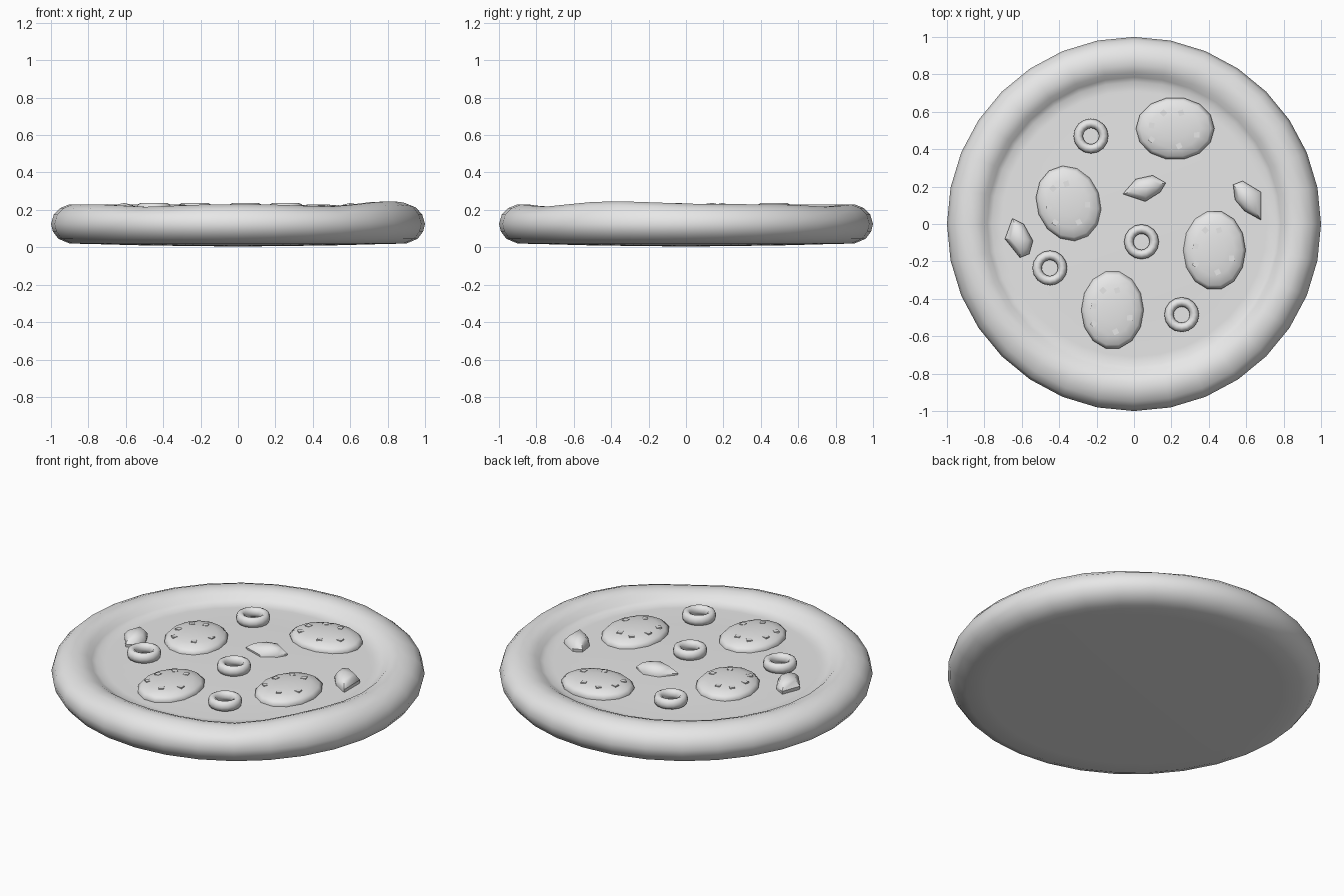
import bpy, bmesh, math
from mathutils import Vector, Matrix

if "Cube" in bpy.data.objects:
    bpy.data.objects.remove(bpy.data.objects["Cube"])

grey = bpy.data.materials.new("plain grey")
grey.use_nodes = True
grey.diffuse_color = (0.8, 0.8, 0.8, 1)
grey.node_tree.nodes["Principled BSDF"].inputs["Base Color"].default_value = (0.8, 0.8, 0.8, 1)


def finish(bm, name, angle=50):
    """Clean the mesh, make the object and shade it."""
    bmesh.ops.remove_doubles(bm, verts=bm.verts, dist=0.0005)
    bmesh.ops.recalc_face_normals(bm, faces=bm.faces)
    mesh = bpy.data.meshes.new(name)
    bm.to_mesh(mesh)
    bm.free()
    mesh.materials.append(grey)
    obj = bpy.data.objects.new(name, mesh)
    bpy.context.collection.objects.link(obj)
    bpy.ops.object.select_all(action="DESELECT")
    obj.select_set(True)
    bpy.context.view_layer.objects.active = obj
    bpy.ops.object.shade_smooth_by_angle(angle=math.radians(angle))
    return obj


def skin(bm, rings):
    """Bridge successive rings of points with quads."""
    rows = [[bm.verts.new(p) for p in ring] for ring in rings]
    n = len(rows[0])
    for a, b in zip(rows, rows[1:]):
        for i in range(n):
            j = (i + 1) % n
            bm.faces.new((a[i], a[j], b[j], b[i]))


def lathe(profile, segments):
    """Turn (radius, height) points into rings about z."""
    step = math.tau / segments
    return [[Vector((r * math.cos(i * step), r * math.sin(i * step), z))
             for i in range(segments)] for r, z in profile]


# Dough base: flat underside, rounded crust, sunken floor
base = [(0, 0.004), (0.5, 0.01), (0.8, 0.018), (0.9, 0.02), (0.96, 0.045), (0.99, 0.085),
        (1, 0.125), (0.985, 0.175), (0.95, 0.21), (0.9, 0.23), (0.85, 0.229),
        (0.81, 0.214), (0.785, 0.19), (0.76, 0.176), (0.71, 0.174), (0.5, 0.181), (0, 0.185)]
rings = lathe(base, 32)


def bump(angle, centre, width):
    return math.exp(-((angle - centre) / width) ** 2)


# Hand-shaped unevenness along the top of the crust
for ring in rings:
    for p in ring:
        if p.z > 0.2:
            a = math.degrees(math.atan2(p.y, p.x))
            p.z += 0.016 * bump(a, -25, 20)
            p.z -= 0.014 * sum(bump(a, c, 14) for c in (57, -57, -123))
bm = bmesh.new()
skin(bm, rings)
finish(bm, "dough_base")

# Salami slices: shallow domes, each with six small flat flecks
dome = [(0.97, 0.165), (1, 0.19), (0.9, 0.208), (0.65, 0.221), (0.35, 0.228), (0, 0.23)]
flecks = [(-0.3, 0.5), (0.15, 0.5), (-0.6, 0.1), (-0.6, -0.35), (0.1, -0.55), (0.55, -0.2)]
slices = [(0.22, 0.51, 0.21, 0.168, 0), (-0.35, 0.11, 0.17, 0.205, 20),
          (0.43, -0.14, 0.167, 0.213, 0), (-0.115, -0.46, 0.167, 0.21, 0)]
for k, (x, y, sx, sy, turn) in enumerate(slices, 1):
    place = (Matrix.Translation((x, y, 0)) @ Matrix.Rotation(math.radians(turn), 4, "Z")
             @ Matrix.Diagonal((sx, sy, 1, 1)))
    bm = bmesh.new()
    skin(bm, lathe(dome, 14))
    bm.transform(place)
    finish(bm, f"salami_slice_{k}", 70)
    bm = bmesh.new()
    for i, (u, v) in enumerate(flecks):
        spot = place @ Vector((u, v, 0.23 - 0.023 * (u * u + v * v)))
        bmesh.ops.create_cone(bm, cap_ends=True, segments=4, radius1=0.02, radius2=0.02,
                              depth=0.008,
                              matrix=Matrix.Translation(spot) @ Matrix.Rotation(i * 1.1, 4, "Z"))
    finish(bm, f"salami_flecks_{k}", 30)

# Olive rings: small tori resting in the floor
tube = [(0.068 + 0.025 * math.cos(t * math.tau / 8), 0.207 + 0.031 * math.sin(t * math.tau / 8))
        for t in range(9)]
for k, (x, y) in enumerate([(-0.23, 0.47), (0.04, -0.095), (-0.45, -0.235), (0.255, -0.485)], 1):
    bm = bmesh.new()
    skin(bm, lathe(tube, 16))
    bm.transform(Matrix.Translation((x, y, 0)))
    finish(bm, f"olive_ring_{k}", 80)

# Pepper chunks: irregular outlines raised to a low peak
chunks = [
    [(-0.06, 0.16), (0.06, 0.12), (0.14, 0.17), (0.17, 0.22), (0.1, 0.26), (0.01, 0.24)],
    [(0.53, 0.21), (0.54, 0.13), (0.59, 0.07), (0.68, 0.02), (0.68, 0.17), (0.58, 0.23)],
    [(-0.65, 0.03), (-0.69, -0.08), (-0.61, -0.18), (-0.56, -0.16), (-0.54, -0.09), (-0.59, 0)],
]
for k, outline in enumerate(chunks, 1):
    mid = sum((Vector(p) for p in outline), Vector((0, 0))) / len(outline)
    bm = bmesh.new()
    skin(bm, [[(*mid.lerp(Vector(p), s), z) for p in outline]
              for s, z in [(0.95, 0.165), (1, 0.195), (0.65, 0.226), (0, 0.237)]])
    finish(bm, f"pepper_chunk_{k}", 45)
